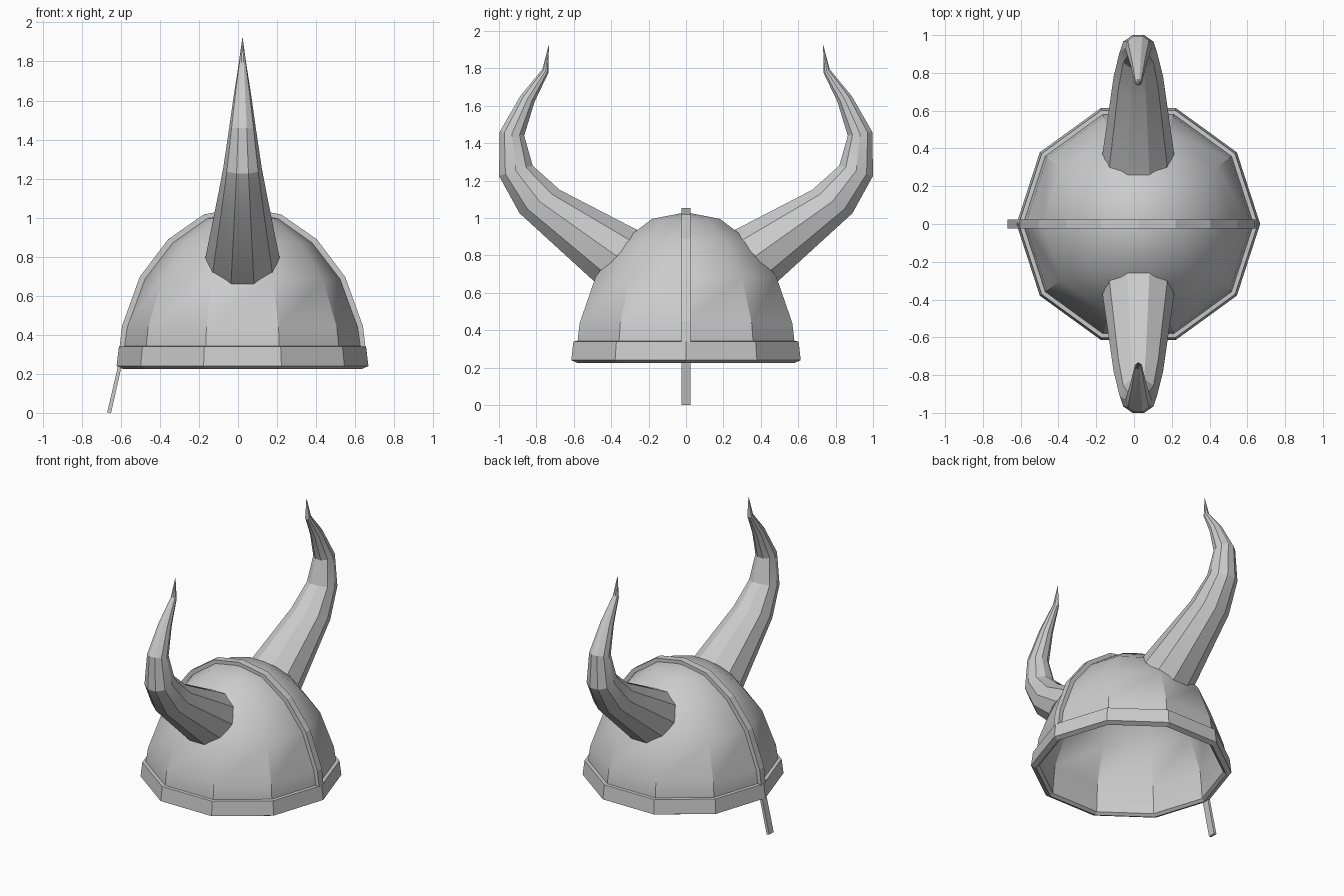
import bpy, bmesh
from math import sin, cos, pi, radians
from mathutils import Vector

if "Cube" in bpy.data.objects:
    bpy.data.objects.remove(bpy.data.objects["Cube"])

CX = 0.023      # helmet axis
N = 10          # sides


def finish(name, bm, angle=None):
    bmesh.ops.recalc_face_normals(bm, faces=bm.faces)
    me = bpy.data.meshes.new(name)
    bm.to_mesh(me)
    bm.free()
    ob = bpy.data.objects.new(name, me)
    bpy.context.collection.objects.link(ob)
    if angle:
        bpy.ops.object.select_all(action='DESELECT')
        ob.select_set(True)
        bpy.context.view_layer.objects.active = ob
        bpy.ops.object.shade_smooth_by_angle(angle=radians(angle))
    return ob


def bridge(bm, a, b):
    n = len(a)
    for i in range(n):
        j = (i + 1) % n
        bm.faces.new((a[i], a[j], b[j], b[i]))


def lathe(name, profile, closed=False, angle=None):
    bm = bmesh.new()
    rings = [[bm.verts.new((CX + r * cos(2 * pi * k / N), r * sin(2 * pi * k / N), z))
              for k in range(N)] for r, z in profile]
    for a, b in zip(rings, rings[1:] + (rings[:1] if closed else [])):
        bridge(bm, a, b)
    bmesh.ops.remove_doubles(bm, verts=bm.verts, dist=0.0005)
    return finish(name, bm, angle)


def strip(name, outer, inner, half):
    # bar of rectangular section following two lines in the xz plane
    bm = bmesh.new()
    rings = [[bm.verts.new(p) for p in ((xo, -half, zo), (xo, half, zo),
                                        (xi, half, zi), (xi, -half, zi))]
             for (xo, zo), (xi, zi) in zip(outer, inner)]
    for a, b in zip(rings, rings[1:]):
        bridge(bm, a, b)
    bm.faces.new(rings[0])
    bm.faces.new(rings[-1])
    return finish(name, bm)


def horn(name, side):
    # (upper/inner point, lower/outer point) of each section in the yz plane
    sections = [((0.25, 0.93), (0.49, 0.66)), ((0.675, 1.15), (0.89, 1.025)),
                ((0.82, 1.28), (1.0, 1.225)), ((0.865, 1.44), (0.996, 1.46)),
                ((0.81, 1.62), (0.887, 1.65)), ((0.736, 1.775), (0.768, 1.795))]
    bm = bmesh.new()
    rings = []
    for p, q in sections:
        p, q = (Vector((CX, side * v[0], v[1])) for v in (p, q))
        c, u = (p + q) / 2, (p - q) / 2 / cos(pi / N)
        ring = []
        for k in range(N):
            a = (2 * k + 1) * pi / N
            ring.append(bm.verts.new(c + u * cos(a) + Vector((u.length * sin(a), 0, 0))))
        rings.append(ring)
    for a, b in zip(rings, rings[1:]):
        bridge(bm, a, b)
    tip = bm.verts.new((CX, side * 0.733, 1.928))
    for i in range(N):
        bm.faces.new((rings[-1][i], rings[-1][(i + 1) % N], tip))
    return finish(name, bm, 20)


# dome shell, outside then inside
dome = [(0.61, 0.3), (0.61, 0.34), (0.597, 0.44), (0.508, 0.685),
        (0.366, 0.87), (0.19, 0.995), (0, 1.03)]
inside = [(0, 1.01), (0.182, 0.976), (0.35, 0.855), (0.488, 0.675),
          (0.577, 0.437), (0.592, 0.3)]
lathe("dome", dome + inside, closed=False, angle=32)

# rim band
lathe("rim_band", [(0.6, 0.342), (0.633, 0.34), (0.645, 0.24), (0.612, 0.225),
                   (0.592, 0.24), (0.59, 0.32)], closed=True)

# crest strip over the top, along x
top = [(0.63, 0.335), (0.617, 0.445), (0.526, 0.697), (0.381, 0.889), (0.197, 1.017), (0, 1.052)]
low = [(0.605, 0.335), (0.59, 0.44), (0.5, 0.68), (0.36, 0.865), (0.186, 0.99), (0, 1.025)]


def arch(pts):
    return [(CX - x, z) for x, z in pts] + [(CX + x, z) for x, z in pts[-2::-1]]


strip("crest_strip", arch(top), arch(low), 0.025)

# nose guard hanging from the rim
strip("nose_guard", [(-0.61, 0.26), (-0.67, 0.003)], [(-0.592, 0.26), (-0.65, 0)], 0.025)

# horns
horn("horn_front", -1)
horn("horn_back", 1)
